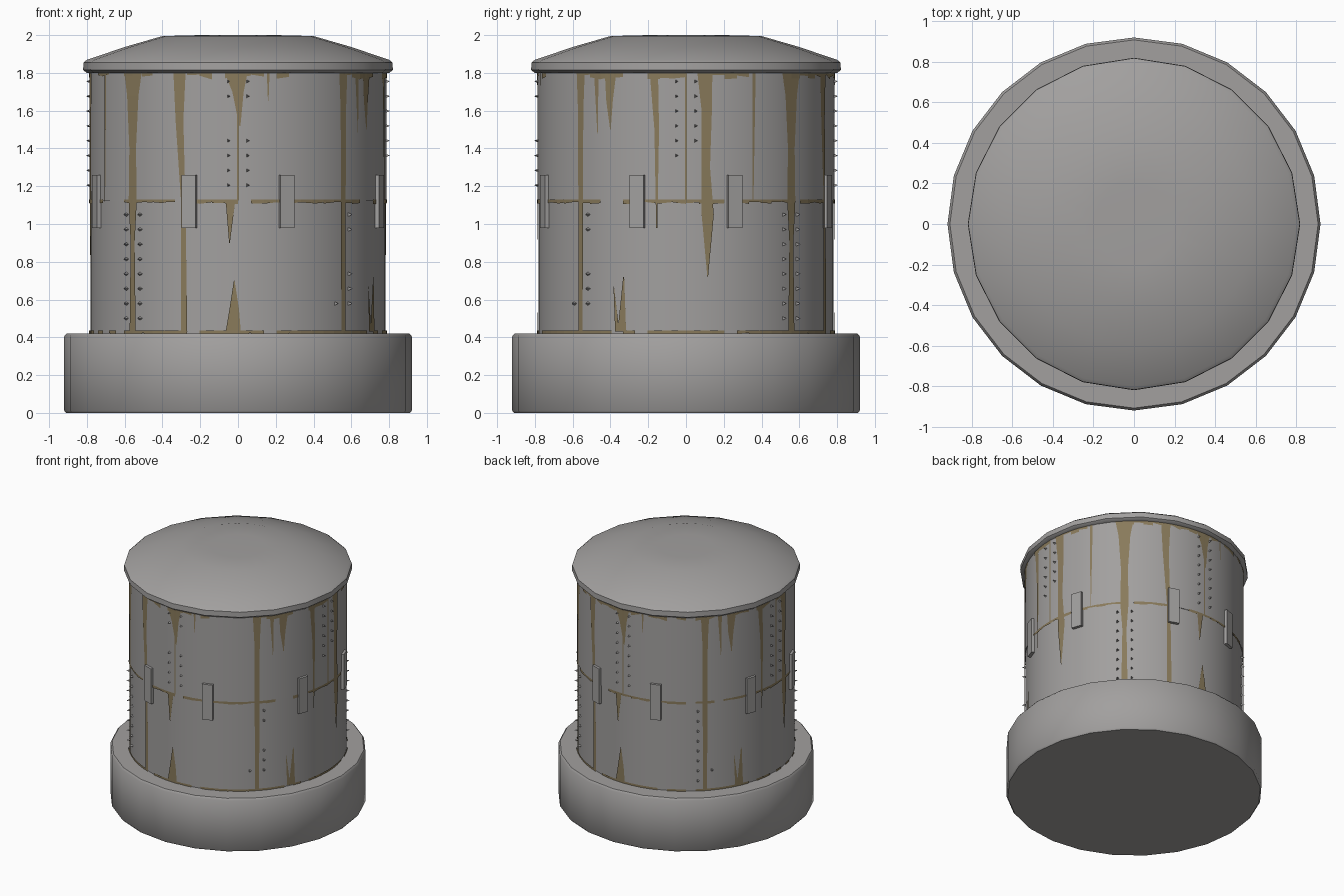
import bpy, bmesh, math, random
from mathutils import Matrix, Vector

if "Cube" in bpy.data.objects:
    bpy.data.objects.remove(bpy.data.objects["Cube"])

random.seed(4)


def material(name, rgb):
    m = bpy.data.materials.new(name)
    m.diffuse_color = (*rgb, 1)
    m.use_nodes = True
    m.node_tree.nodes["Principled BSDF"].inputs["Base Color"].default_value = m.diffuse_color
    return m


GREY = material("grey metal", (0.36, 0.35, 0.345))
RUST = material("brown rust", (0.25, 0.195, 0.105))


def finish(name, bm, mat, smooth=None):
    me = bpy.data.meshes.new(name)
    bm.to_mesh(me)
    bm.free()
    ob = bpy.data.objects.new(name, me)
    bpy.context.collection.objects.link(ob)
    me.materials.append(mat)
    if smooth:
        bpy.ops.object.select_all(action='DESELECT')
        ob.select_set(True)
        bpy.context.view_layer.objects.active = ob
        bpy.ops.object.shade_smooth_by_angle(angle=math.radians(smooth))
    return ob


def polar(r, a, z):
    return Vector((r * math.cos(a), r * math.sin(a), z))


def lathe(name, profile, n, smooth):
    """Revolve (radius, z) points, listed bottom to top, and cap both ends."""
    bm = bmesh.new()
    rings = [[bm.verts.new(polar(r, math.tau * i / n, z)) for i in range(n)]
             for r, z in profile]
    for lo, hi in zip(rings, rings[1:]):
        for i in range(n):
            j = (i + 1) % n
            bm.faces.new((lo[i], lo[j], hi[j], hi[i]))
    bm.faces.new(rings[0][::-1])
    bm.faces.new(rings[-1])
    return finish(name, bm, GREY, smooth)


# Main turned parts
lathe("base_plinth", [(0.91, 0), (0.92, 0.012), (0.92, 0.405), (0.908, 0.42)], 24, 40)
lathe("lower_drum", [(0.782, 0.40), (0.782, 1.122)], 48, 30)
lathe("upper_drum", [(0.786, 1.122), (0.786, 1.82)], 48, 30)
lathe("roof_cap", [(0.80, 1.80), (0.82, 1.815), (0.818, 1.855), (0.80, 1.869),
                   (0.60, 1.937), (0.40, 1.995), (0.20, 2.0)], 20, 40)

# Clips bridging the two drums
bm = bmesh.new()
for q in range(4):
    for off in (-19, 19):
        a = math.radians(q * 90 + off)
        bmesh.ops.create_cube(bm, size=1, matrix=Matrix.Rotation(a, 4, 'Z')
                              @ Matrix.Translation((0.784, 0, 1.12))
                              @ Matrix.Diagonal((0.04, 0.08, 0.28, 1)))
finish("joint_clips", bm, GREY)

# Pointed rivets either side of each seam, some of them missing
bm = bmesh.new()


def rivets(deg, side, top, rows):
    a = math.radians(deg) + side * 0.065
    for k in rows:
        c = (0.782, 0, top - 0.0785 * k)
        m = (Matrix.Rotation(a, 4, 'Z') @ Matrix.Translation(c)
             @ Matrix.Rotation(math.pi / 2, 4, 'Y'))
        bmesh.ops.create_cone(bm, cap_ends=True, segments=3, radius1=0.021,
                              radius2=0.001, depth=0.046, matrix=m)


ALL = range(8)
for deg, left, right in ((-90, (0, 1, 4, 5, 6, 7), (0, 1, 4, 5, 6, 7)),
                         (0, range(6), range(5)), (90, ALL, ALL), (180, ALL, ALL)):
    rivets(deg, -1, 1.755, left)
    rivets(deg, 1, 1.755, right)
for deg, left, right in ((-135, ALL, ALL), (-45, (6,), (0, 1, 4, 5, 6)),
                         (45, ALL, ALL), (135, ALL, (6,))):
    rivets(deg, -1, 1.05, left)
    rivets(deg, 1, 1.05, right)
finish("seam_rivets", bm, GREY)

# Rust streaks: thin patches hugging the drums
bm = bmesh.new()
R = 0.789


def streak(deg, pts):
    """pts: (sideways offset, height, full width), from top to bottom."""
    rows = []
    for s, z, w in pts:
        a = math.radians(deg) + math.asin(s / R)
        rows.append([bm.verts.new(polar(R, a + d * w / 2 / R, z)) for d in (-1, 1)])
    for (a, b), (c, d) in zip(rows, rows[1:]):
        bm.faces.new((c, d, b, a))


FRONT = [
    [(-0.31, 1.8, 0.07), (-0.31, 1.55, 0.045), (-0.29, 1.12, 0.025), (-0.285, 0.43, 0.035)],
    [(-0.01, 1.8, 0.12), (0.0, 1.70, 0.06), (0.01, 1.52, 0.006)],
    [(-0.04, 1.12, 0.05), (-0.045, 0.90, 0.004)],
    [(-0.02, 0.70, 0.004), (-0.02, 0.55, 0.05), (-0.025, 0.43, 0.08)],
    [(0.16, 1.8, 0.015), (0.16, 1.65, 0.003)],
    [(0.63, 1.8, 0.03), (0.635, 1.48, 0.003)],
    [(0.69, 0.67, 0.003), (0.70, 0.43, 0.025)],
]
SIDE = [
    [(-0.40, 1.8, 0.07), (-0.405, 1.65, 0.04), (-0.40, 1.50, 0.004)],
    [(-0.17, 1.8, 0.045), (-0.155, 1.5, 0.025), (-0.155, 0.98, 0.006)],
    [(0.10, 1.8, 0.08), (0.11, 1.6, 0.055), (0.105, 1.3, 0.045),
     (0.115, 1.05, 0.065), (0.115, 0.72, 0.004)],
    [(0.36, 1.8, 0.02), (0.355, 1.12, 0.005)],
    [(-0.33, 0.72, 0.006), (-0.34, 0.43, 0.05)],
]
for half in (0, 180):
    for p in FRONT:
        streak(half - 90, p)
    for p in SIDE:
        streak(half, p)
    # diagonal seams, one broad and one narrow
    streak(half - 45, [(0, 1.8, 0.06), (0, 1.6, 0.04), (0, 1.12, 0.035), (0, 0.43, 0.03)])
    streak(half + 45, [(0, 1.8, 0.13), (0, 1.68, 0.085), (0, 1.4, 0.05),
                       (0, 1.12, 0.06), (0, 0.9, 0.03), (0, 0.43, 0.045)])
for q in range(4):
    streak(q * 90, [(0, 1.8, 0.01), (0, 1.125, 0.01)])

# Ragged rust lines around the drum joints
N = 72


def ragged(z_of, thickness, gap):
    for i in range(N):
        if random.random() < gap:
            continue
        a0, a1 = math.tau * i / N, math.tau * (i + 1) / N
        t0, t1 = random.uniform(*thickness), random.uniform(*thickness)
        bm.faces.new([bm.verts.new(polar(R, a, z)) for a, z in (
            (a0, z_of(-t0)), (a1, z_of(-t1)), (a1, z_of(0)), (a0, z_of(0)))])


ragged(lambda t: 1.80 + t, (0.008, 0.035), 0.3)
ragged(lambda t: 1.13 + t, (0.012, 0.024), 0.2)
ragged(lambda t: 0.436 + t, (0.014, 0.018), 0.15)
finish("rust_streaks", bm, RUST)
